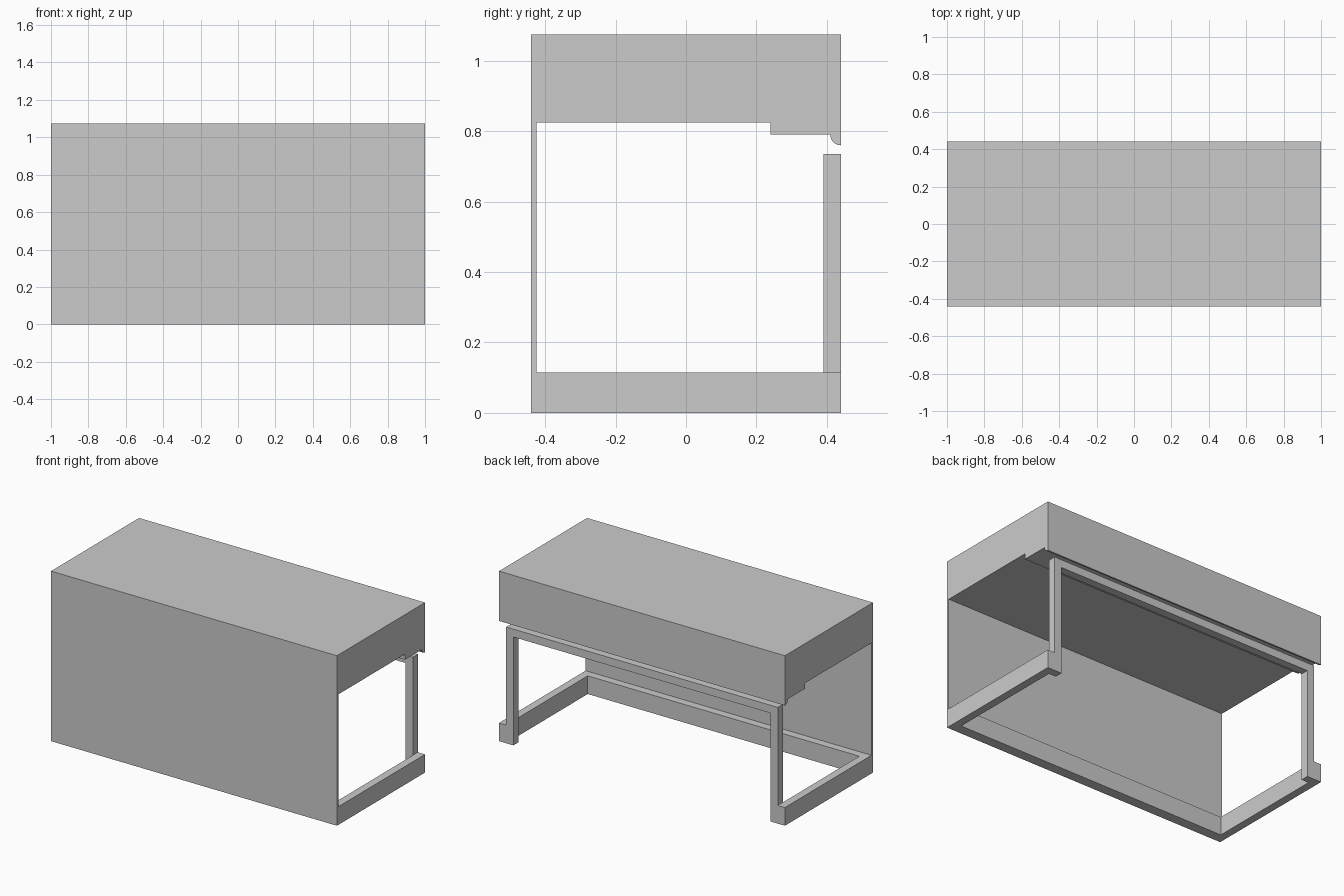
import bpy, bmesh
from math import sin, cos, pi

if "Cube" in bpy.data.objects:
    bpy.data.objects.remove(bpy.data.objects["Cube"])

BACK = 0.44      # half depth of the counter
BASE_H = 0.115   # height of the plinth rails


def extrude(name, points, to3d, offset):
    """Extrude a flat outline into a closed solid."""
    bm = bmesh.new()
    face = bm.faces.new([bm.verts.new(to3d(*p)) for p in points])
    ext = bmesh.ops.extrude_face_region(bm, geom=[face])["geom"]
    verts = [g for g in ext if isinstance(g, bmesh.types.BMVert)]
    bmesh.ops.translate(bm, verts=verts, vec=offset)
    bmesh.ops.recalc_face_normals(bm, faces=bm.faces)
    mesh = bpy.data.meshes.new(name)
    bm.to_mesh(mesh)
    bm.free()
    obj = bpy.data.objects.new(name, mesh)
    bpy.context.collection.objects.link(obj)
    return obj


def u_outline(outer, inner, foot, head, thickness):
    """U-shaped outline, open at 'foot' and closed at 'head'."""
    inside = head - thickness if head > foot else head + thickness
    return [(-outer, foot), (-outer, head), (outer, head), (outer, foot),
            (inner, foot), (inner, inside), (-inner, inside), (-inner, foot)]


# Counter front and top: one side profile with the rounded lip at the back
lip = [(BACK - 0.03 * cos(a), 0.79 - 0.03 * sin(a))
       for a in (i * pi / 16 for i in range(9))]
profile = [(-BACK, 0), (-BACK, 1.075), (BACK, 1.075)] + lip[::-1] + [
    (0.24, 0.79), (0.24, 0.825), (-0.425, 0.825), (-0.425, 0)]
extrude("counter_top_and_front", profile, lambda y, z: (-1, y, z), (2, 0, 0))

# Plinth rails: U open at the back
extrude("base_rails", u_outline(1.0, 0.95, BACK, -0.425, 0.05),
        lambda x, y: (x, y, 0), (0, 0, BASE_H))

# Back frame: two posts joined by a top bar, standing inside the rails
extrude("back_frame", u_outline(0.95, 0.90, 0.0, 0.735, 0.05),
        lambda x, z: (x, 0.39, z), (0, 0.05, 0))
